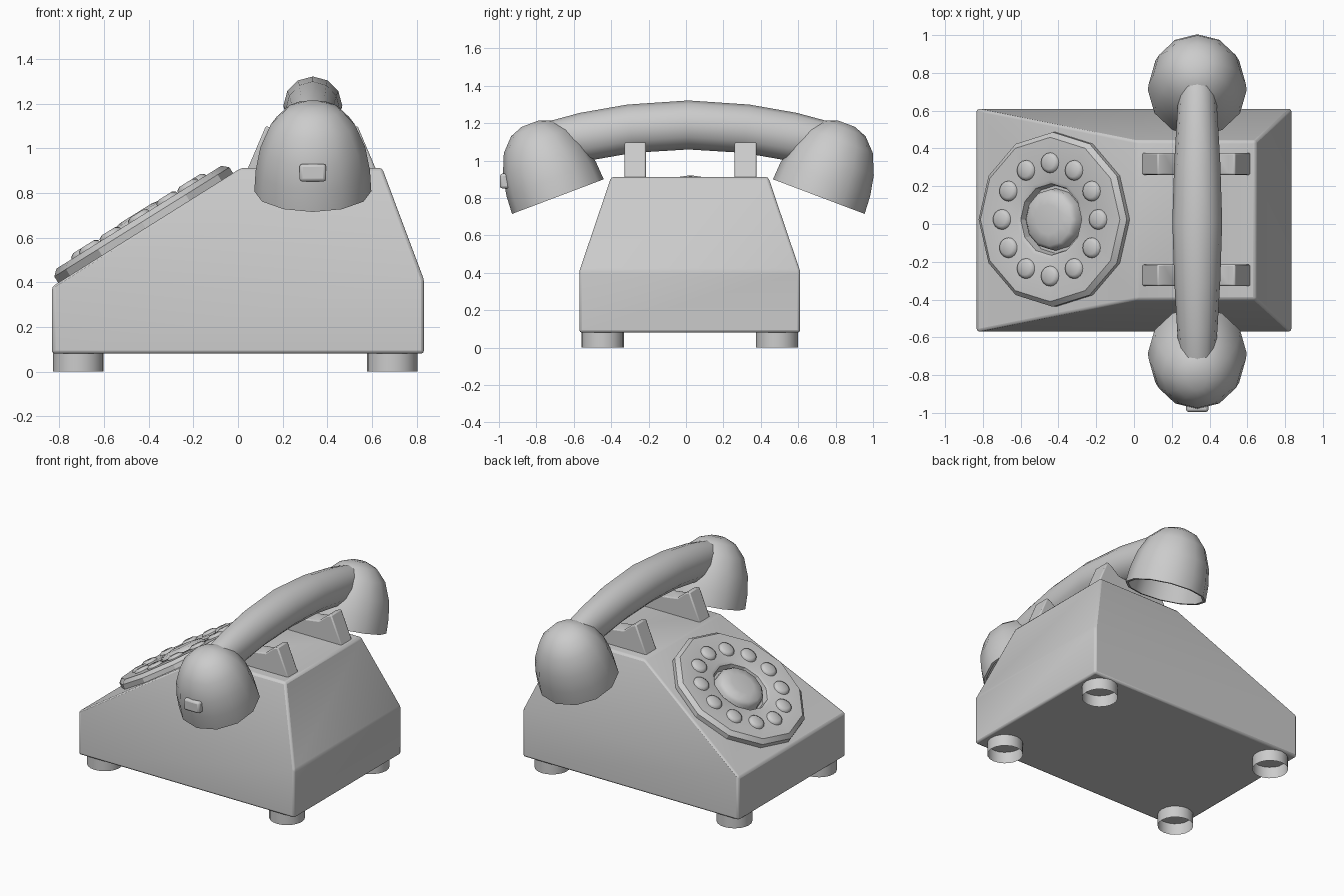
import bpy, bmesh, math
from mathutils import Matrix, Vector

if "Cube" in bpy.data.objects:
    bpy.data.objects.remove(bpy.data.objects["Cube"])

MID_Y = 0.02
HAND_Y = 0.0125
HAND_X = 0.335


def finish(name, bm, angle=35, bevel=0):
    bmesh.ops.recalc_face_normals(bm, faces=bm.faces)
    me = bpy.data.meshes.new(name)
    bm.to_mesh(me)
    bm.free()
    me.polygons.foreach_set("use_smooth", [True] * len(me.polygons))
    me.set_sharp_from_angle(angle=math.radians(angle))
    ob = bpy.data.objects.new(name, me)
    bpy.context.collection.objects.link(ob)
    if bevel:
        mod = ob.modifiers.new("soft_edges", 'BEVEL')
        mod.width = bevel
        mod.segments = 2
        mod.limit_method = 'ANGLE'
        mod.angle_limit = math.radians(20)
    return ob


def skin(name, rings, cap_start, cap_end, angle=35, bevel=0):
    """Bridge closed rings of equal size into a surface."""
    bm = bmesh.new()
    rows = [[bm.verts.new(p) for p in r] for r in rings]
    n = len(rows[0])
    for a, b in zip(rows, rows[1:]):
        for i in range(n):
            j = (i + 1) % n
            bm.faces.new((a[i], a[j], b[j], b[i]))
    if cap_start:
        bm.faces.new(rows[0])
    if cap_end:
        bm.faces.new(rows[-1])
    return finish(name, bm, angle, bevel)


def lathe(name, profile, sides, mat, cap_start=False, cap_end=True, angle=35):
    """Turn (radius, height) points around the local z axis of mat."""
    rings = [[mat @ Vector((r * math.cos(2 * math.pi * i / sides),
                            r * math.sin(2 * math.pi * i / sides), h))
              for i in range(sides)] for r, h in profile]
    return skin(name, rings, cap_start, cap_end, angle)


# Body: base rim, shoulder line and smaller top
def rect(x0, x1, half, z0, z1):
    return [(x0, MID_Y - half, z0), (x1, MID_Y - half, z1),
            (x1, MID_Y + half, z1), (x0, MID_Y + half, z0)]


skin("body", [rect(-0.833, 0.833, 0.59, 0.08, 0.08),
              rect(-0.833, 0.833, 0.59, 0.38, 0.41),
              rect(0.015, 0.645, 0.42, 0.912, 0.912)], True, True, 35, 0.014)

# Feet: tubes open underneath
for i, x in enumerate((-0.715, 0.69)):
    for j, y in enumerate((-0.445, 0.487)):
        lathe(f"foot_{i}{j}", [(0.113, 0), (0.113, 0.085)], 20,
              Matrix.Translation((x, y, 0)), cap_end=False)

# Dial on the sloping face
slope = math.atan2(0.53, 0.85)
dial = Matrix.Translation((-0.412, 0.024, 0.64)) @ Matrix.Rotation(-slope, 4, 'Y')
lathe("dial_ring", [(0.462, -0.015), (0.462, 0.035), (0.435, 0.06), (0.21, 0.06),
                    (0.19, 0.05), (0.18, 0.005)], 12, dial, cap_end=False, angle=28)
lathe("dial_hub", [(0.165, 0.0), (0.16, 0.05), (0.14, 0.072), (0.08, 0.082)],
      12, dial, angle=40)
for k in range(12):
    a = k * math.pi / 6
    spot = dial @ Matrix.Translation((0.3 * math.cos(a), 0.3 * math.sin(a), 0.055))
    lathe(f"dial_button_{k}", [(0.055, 0), (0.052, 0.014), (0.035, 0.024)], 16, spot, angle=50)

# Cradle rests: U-shaped profile pushed along y
half = [(0.29, 0.90), (0.205, 1.10), (0.17, 1.085), (0.11, 1.035), (0.0, 1.02)]
prof = half + [(-x, z) for x, z in reversed(half[:-1])]
for name, y0, y1 in (("front_cradle", -0.328, -0.215), ("back_cradle", 0.26, 0.377)):
    skin(name, [[(HAND_X - 0.005 + x, y, z) for x, z in prof] for y in (y0, y1)],
         True, True, 35, 0.008)

# Handset grip: elliptical sections swept along an arc (y, z, half width, half height)
grip_half = [(0.85, 1.095, 0.07, 0.07), (0.75, 1.095, 0.095, 0.11),
             (0.55, 1.128, 0.108, 0.13), (0.31, 1.17, 0.122, 0.13)]
grip = [(-y, z, w, h) for y, z, w, h in grip_half] + [(0, 1.19, 0.132, 0.131)] + grip_half[::-1]
rings = []
for y, z, w, h in grip:
    tilt = -0.42 * y
    rings.append([(HAND_X + w * math.cos(t),
                   HAND_Y + y - h * math.sin(t) * math.sin(tilt),
                   z + h * math.sin(t) * math.cos(tilt))
                  for t in (2 * math.pi * i / 12 for i in range(12))])
skin("handset_grip", rings, True, True, 50)

# Handset cups: tilted bells with a recess underneath
bell = [(0.225, 0.13), (0.245, 0.0), (0.262, 0.0), (0.256, 0.1), (0.235, 0.21),
        (0.188, 0.32), (0.12, 0.39), (0.05, 0.417)]
for name, s in (("mouth_cup", -1), ("ear_cup", 1)):
    mat = (Matrix.Translation((HAND_X, HAND_Y + s * 0.6975, 0.807))
           @ Matrix.Rotation(-s * math.atan2(0.353, 0.935), 4, 'X'))
    lathe(name, bell, 12, mat, cap_start=True, angle=45)

# Cord plug on the front cup
bm = bmesh.new()
bmesh.ops.create_cube(bm, size=1, matrix=Matrix.Translation((HAND_X, -0.955, 0.89))
                      @ Matrix.Diagonal((0.12, 0.08, 0.08, 1)))
finish("cord_plug", bm, 35, 0.014)
